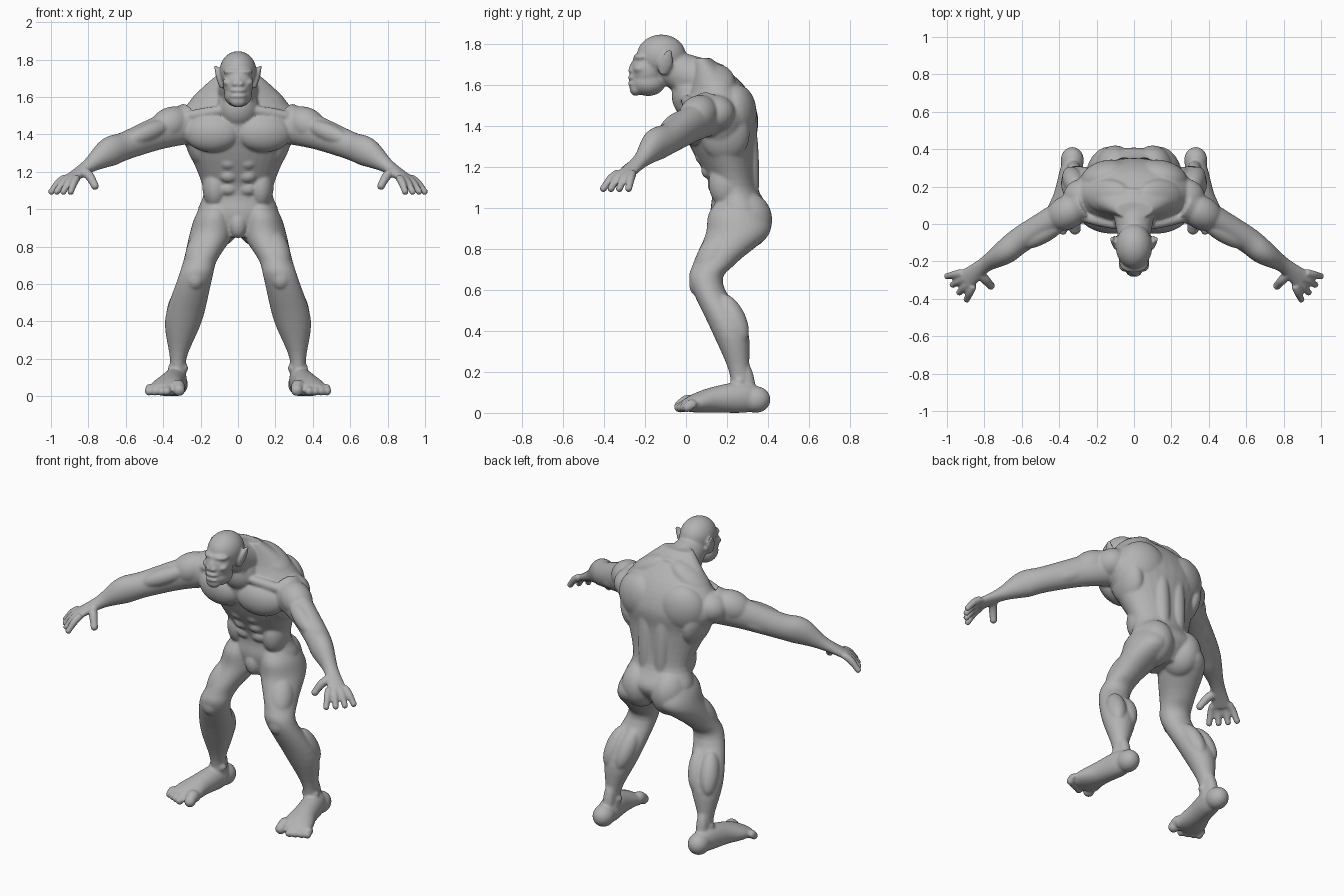
import bpy
import bmesh
from math import cos, sin, tau, radians
from mathutils import Vector, Matrix, Euler

default_cube = bpy.data.objects.get("Cube")
if default_cube:
    bpy.data.objects.remove(default_cube, do_unlink=True)

RIGHTWARD, BACKWARD, UPWARD = Matrix.Identity(3)
BOTH, CENTRE = (1, -1), (1,)
SEGMENTS = 32
STEPS = 5

bm = bmesh.new()


def blob(center, radii, tilt=(0, 0, 0), sides=BOTH):
    """Add an ellipsoid muscle, mirrored when it belongs to both sides."""
    rotation = Euler([radians(angle) for angle in tilt]).to_matrix().to_4x4()
    for side in sides:
        matrix = (Matrix.Diagonal((side, 1, 1, 1)) @ Matrix.Translation(center)
                  @ rotation @ Matrix.Diagonal((*radii, 1)))
        bmesh.ops.create_icosphere(bm, subdivisions=4, radius=1, matrix=matrix)


def muscle(start, end, thickness, shift=(0, 0, 0), sides=BOTH):
    """Add a spindle between two joints, pushed off the bone by shift."""
    start, end = Vector(start), Vector(end)
    bone = end - start
    turn = bone.to_track_quat("Z", "Y").to_euler()
    tilt = [angle * 360 / tau for angle in turn]
    center = start.lerp(end, 0.5) + Vector(shift)
    blob(center, (thickness, thickness, bone.length / 2), tilt, sides)


def smooth_path(stations):
    """Round off a coarse list of stations with a spline."""
    points = [Vector(station) for station in stations]
    padded = [points[0], *points, points[-1]]
    result = []
    for before, start, end, after in zip(padded, padded[1:], padded[2:], padded[3:]):
        for step in range(STEPS):
            t = step / STEPS
            leave, arrive = (end - before) / 2, (after - start) / 2
            gap = end - start
            result.append(start + leave * t + (gap * 3 - leave * 2 - arrive) * t ** 2
                          + (leave + arrive - gap * 2) * t ** 3)
    return result + [points[-1]]


def loft(stations, level=False, sides=BOTH):
    """Sweep ellipses given as (x, y, z, half width, half depth).
    Level rings stay horizontal; the others follow the path."""
    path = smooth_path(stations)
    centers = [Vector(station[:3]) for station in path]
    last = len(path) - 1
    for side in sides:
        rings = []
        for k, center in enumerate(centers):
            width, depth = path[k][3:]
            across, over = RIGHTWARD, BACKWARD
            if not level:
                tangent = centers[min(k + 1, last)] - centers[max(k - 1, 0)]
                across = tangent.cross(UPWARD).normalized()
                over = across.cross(tangent.normalized())
            ring = []
            for i in range(SEGMENTS):
                angle = tau * i / SEGMENTS
                point = center + across * cos(angle) * width + over * sin(angle) * depth
                point.x *= side
                ring.append(bm.verts.new(point))
            rings.append(ring)
        for low, high in zip(rings, rings[1:]):
            for i in range(SEGMENTS):
                bm.faces.new((low[i - 1], low[i], high[i], high[i - 1]))
        bm.faces.new(rings[0])
        bm.faces.new(rings[-1])


def digit(base, tip, radius):
    """Add a slightly bent finger or toe with a rounded end."""
    base, tip = Vector(base), Vector(tip)
    knuckle = base.lerp(tip, 0.5) + UPWARD * radius / 2
    loft([(*base, radius, radius), (*knuckle, radius, radius),
          (*tip, radius * 0.8, radius * 0.8)])
    blob(tip, [radius * 0.9] * 3)


# Joints of the left side
shoulder = Vector((.36, .06, 1.44))
elbow = Vector((.6, -.08, 1.34))
wrist = Vector((.8, -.22, 1.23))
knuckles = Vector((.9, -.3, 1.16))
hip = Vector((.14, .25, .87))
knee = Vector((.23, .1, .63))
calf = Vector((.29, .21, .41))
ankle = Vector((.32, .26, .2))
skull = Vector((0, -.12, 1.74))
mouth = Vector((0, -.255, 1.635))

# Trunk: height, half width, front and back
trunk = [(.85, .1, .15, .33), (.97, .215, .12, .41), (1.1, .185, .12, .35),
         (1.3, .26, .02, .34), (1.45, .33, -.03, .35), (1.6, .24, .02, .28),
         (1.73, .1, .03, .12)]
loft([(0, (front + back) / 2, height, width, (back - front) / 2)
      for height, width, front, back in trunk], level=True, sides=CENTRE)

# Chest and collar bones
blob(center=(.14, .03, 1.41), radii=(.15, .08, .105), tilt=(0, 0, 8))
muscle((.03, -.02, 1.5), shoulder, thickness=.03, shift=(0, 0, .04))

# Abdominal muscles and flanks
for row in range(3):
    blob(center=(.05, .145 - row * .03, 1.11 + row * .07), radii=(.05, .04, .04))
blob(center=(.12, .2, 1.12), radii=(.07, .09, .12))

# Back: shoulder blades, rear shoulders, lats, trapezius and spine columns
blob(center=(.15, .25, 1.46), radii=(.14, .09, .14), tilt=(0, 15, -15))
blob(center=(.28, .14, 1.46), radii=(.1, .1, .09), tilt=(0, 15, -30))
blob(center=(.21, .19, 1.36), radii=(.07, .12, .14), tilt=(0, 12, 0))
blob(center=(.14, .15, 1.61), radii=(.14, .09, .06), tilt=(0, 32, 0))
muscle((.05, .32, .94), (.06, .29, 1.56), thickness=.05)

# Buttocks and groin
blob(center=(.1, .29, .94), radii=(.11, .13, .14))
blob(center=(0, .16, .92), radii=(.05, .05, .075), sides=CENTRE)

# Neck
loft([(0, .16, 1.6, .13, .1), (0, 0, 1.65, .1, .1), (0, -.1, 1.7, .08, .08)],
     sides=CENTRE)
blob(center=(0, .03, 1.55), radii=(.11, .1, .12), sides=CENTRE)
muscle((.08, -.04, 1.68), (.03, -.02, 1.49), thickness=.024)

# Skull, face, jaw and chin
blob(skull, radii=(.098, .12, .105), sides=CENTRE)
blob(center=(0, -.19, 1.67), radii=(.08, .08, .1), sides=CENTRE)
blob(center=(0, -.185, 1.61), radii=(.075, .085, .065), sides=CENTRE)
blob(mouth + Vector((0, .01, -.055)), radii=(.045, .03, .035), sides=CENTRE)

# Lips
for drop in (0, .03):
    blob(mouth - UPWARD * drop, radii=(.045, .03, .012), sides=CENTRE)

# Nose and nostrils
muscle((0, -.245, 1.72), (0, -.27, 1.65), thickness=.02, sides=CENTRE)
blob(center=(.016, -.265, 1.67), radii=(.016, .018, .014))

# Brows, cheeks and eyes
blob(center=(.03, -.22, 1.735), radii=(.05, .036, .018), tilt=(0, 0, 20))
blob(center=(.055, -.22, 1.675), radii=(.028, .034, .02), tilt=(0, -20, 0))
blob(center=(.036, -.24, 1.703), radii=(.015, .015, .011))

# Pointed ears
loft([(.085, -.11, 1.65, .014, .02), (.1, -.1, 1.7, .016, .036),
      (.12, -.08, 1.77, .009, .014)], level=True)

# Arms from the chest to the palm
loft([(.26, .11, 1.46, .1, .11), (.42, .03, 1.41, .075, .09),
      (*elbow, .07, .075), (.69, -.15, 1.305, .066, .078),
      (*wrist, .042, .038), (*knuckles, .058, .024)])

# Shoulder, upper arm and forearm muscles
blob(shoulder + UPWARD * .015, radii=(.12, .09, .09), tilt=(0, 22, -28))
muscle(shoulder, elbow, thickness=.05, shift=(0, -.04, .02))
muscle(shoulder, elbow, thickness=.05, shift=(0, .03, -.02))
muscle(elbow, wrist, thickness=.045, shift=(-.04, .04, .03))

# Fingers fan out from the knuckles, with the thumb below
for k in range(4):
    base = Vector((.86, -.33, 1.17)).lerp((.92, -.26, 1.17), k / 3)
    heading = radians(17 * k - 65)
    digit(base, base + Vector((cos(heading), sin(heading), -.95)) * .08, radius=.021)
digit(wrist + Vector((.02, -.05, -.03)), (.765, -.33, 1.125), radius=.025)

# Legs from the hip to the ankle
loft([(.1, .25, 1.06, .06, .08), (.125, .25, .97, .1, .14), (*hip, .118, .155),
      (.2, .14, .73, .09, .105), (*knee, .092, .08), (*calf, .1, .09),
      (*ankle, .044, .05), (.32, .28, .07, .05, .065)], level=True)

# Thigh, knee, calf and ankle shapes
muscle(hip, knee, thickness=.08, shift=(.01, -.03, .03))
blob(knee + BACKWARD * -.045, radii=(.05, .04, .06))
for bulge in (-.045, .035):
    blob(calf + Vector((bulge, .02, .05)), radii=(.055, .06, .13), tilt=(25, -12, 0))
blob(ankle - UPWARD * .05, radii=(.055, .035, .035))

# Feet and heels
loft([(.33, .37, .06, .04, .05), (.335, .28, .075, .062, .075),
      (.36, .15, .065, .07, .065), (.38, .05, .048, .092, .048),
      (.38, -.01, .035, .085, .028)])
blob(center=(.33, .34, .065), radii=(.062, .072, .065))
muscle((.325, .32, .05), (.32, .28, .26), thickness=.035)

# Toes fan outward from the large inner toe
digit((.325, .04, .038), (.315, -.025, .033), radius=.036)
for k in range(4):
    x = .37 + k * .032
    digit((x, .04, .03), (x + .01, k * .014 - .035, .026), radius=.026)

# Merge all the parts into one continuous skin with flat soles
for vert in bm.verts:
    vert.co.z = max(vert.co.z, 0)
bmesh.ops.recalc_face_normals(bm, faces=bm.faces)
mesh = bpy.data.meshes.new("body")
bm.to_mesh(mesh)
bm.free()
body = bpy.data.objects.new("body", mesh)
bpy.context.collection.objects.link(body)
remesh = body.modifiers.new("merge", "REMESH")
remesh.mode = "VOXEL"
remesh.voxel_size = .007
remesh.use_smooth_shade = True
relax = body.modifiers.new("relax", "SMOOTH")
relax.factor = .5
relax.iterations = 9

# Plain grey skin
skin = bpy.data.materials.new("grey skin")
skin.use_nodes = True
skin.diffuse_color = (.45, .45, .45, 1)
shader = skin.node_tree.nodes["Principled BSDF"]
shader.inputs["Base Color"].default_value = skin.diffuse_color
mesh.materials.append(skin)
